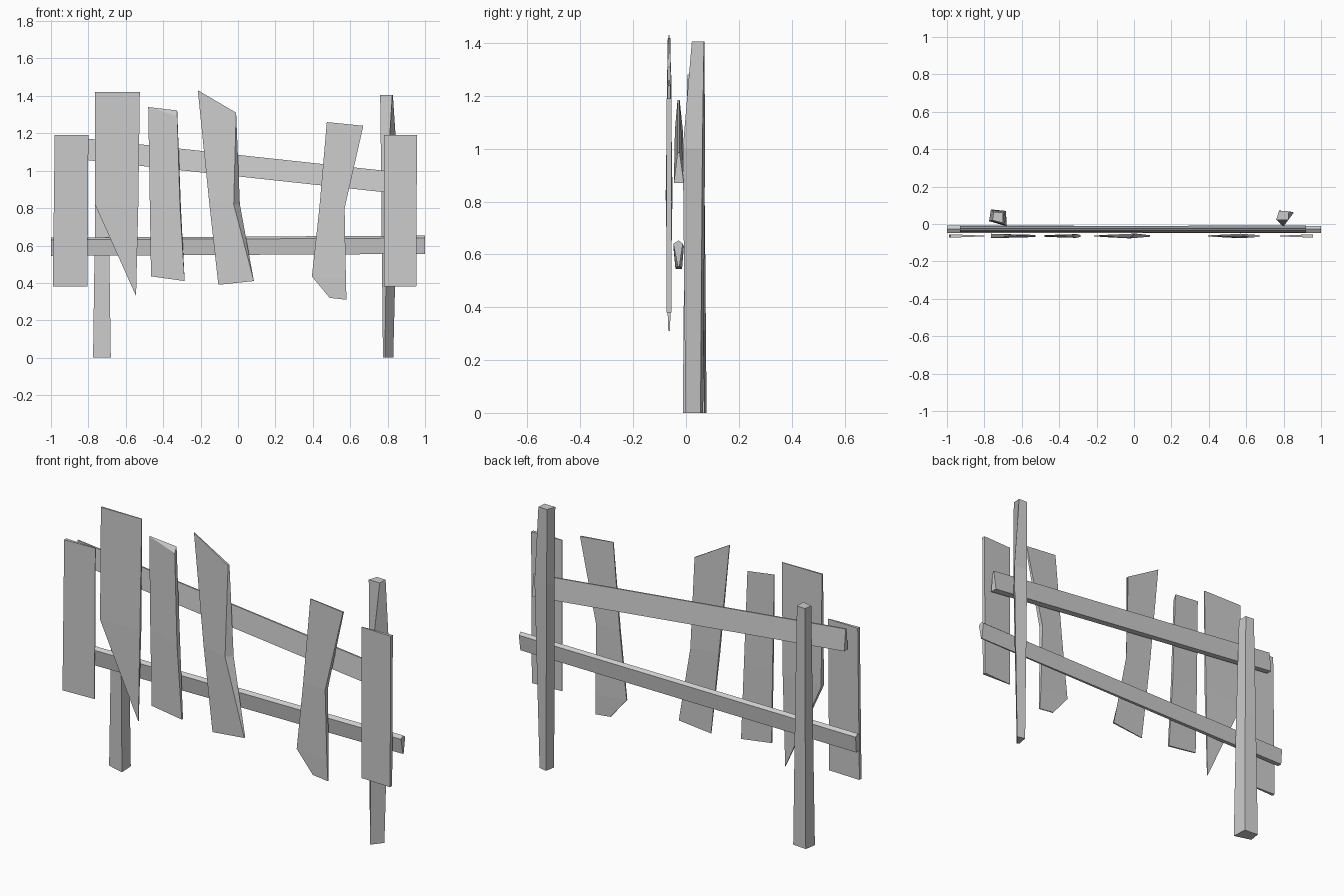
import bpy, bmesh

PLANK_Y = -0.064


def loft(name, rings):
    """Skin a list of equal-sided rings and cap both ends."""
    bm = bmesh.new()
    loops = [[bm.verts.new(p) for p in ring] for ring in rings]
    n = len(loops[0])
    for a, b in zip(loops, loops[1:]):
        for i in range(n):
            j = (i + 1) % n
            bm.faces.new((a[i], a[j], b[j], b[i]))
    bm.faces.new(loops[0])
    bm.faces.new(loops[-1])
    bmesh.ops.recalc_face_normals(bm, faces=bm.faces)
    mesh = bpy.data.meshes.new(name)
    bm.to_mesh(mesh)
    bm.free()
    ob = bpy.data.objects.new(name, mesh)
    bpy.context.collection.objects.link(ob)
    return ob


def edge_pair(x, z, t, dx=0, dz=0):
    """Front and back corner of a plank edge; dx, dz shift the front one."""
    return (x + dx, PLANK_Y - t / 2, z + dz), (x, PLANK_Y + t / 2, z)


def plank(name, rows):
    """Each row is a left and right edge point, listed top to bottom."""
    rings = []
    for left, right in rows:
        lf, lb = edge_pair(*left)
        rf, rb = edge_pair(*right)
        rings.append((lf, rf, rb, lb))
    return loft(name, rings)


def post(name, rings):
    return loft(name, [[(x, y, z) for x, y in pts] for z, pts in rings])


def rail(name, ends):
    """Each end is an x and a (y, z) profile."""
    return loft(name, [[(x, y, z) for y, z in prof] for x, prof in ends])


# Pickets, left to right
plank("picket_1", [((-0.98, 1.19, .018), (-0.80, 1.19, .004)),
                   ((-0.99, 0.38, .018), (-0.805, 0.38, .004))])
plank("picket_2", [((-0.765, 1.42, .010), (-0.525, 1.42, .004)),
                   ((-0.765, 0.82, .024), (-0.533, 0.82, .012)),
                   ((-0.555, 0.352, .006), (-0.545, 0.33, .004))])
plank("picket_3", [((-0.48, 1.34, .004), (-0.325, 1.322, .016, 0, -.03)),
                   ((-0.472, 0.85, .010), (-0.305, 0.80, .020, -.005)),
                   ((-0.465, 0.435, .006), (-0.285, 0.41, .010))])
plank("picket_4", [((-0.215, 1.43, .004), (-0.01, 1.31, .012)),
                   ((-0.155, 0.84, .012), (0.01, 0.82, .026, -.033)),
                   ((-0.105, 0.39, .004), (0.085, 0.41, .008))])
plank("picket_5", [((0.475, 1.26, .004), (0.67, 1.24, .010)),
                   ((0.435, 0.80, .010), (0.57, 0.80, .024)),
                   ((0.395, 0.435, .006), (0.577, 0.42, .014)),
                   ((0.49, 0.32, .005), (0.58, 0.31, .006))])
plank("picket_6", [((0.78, 1.19, .004), (0.957, 1.19, .018)),
                   ((0.78, 0.38, .004), (0.953, 0.38, .018))])

# Posts, roughly hewn
post("left_post", [
    (0, [(-.775, .015), (-.68, -.012), (-.685, .07), (-.765, .078)]),
    (0.7, [(-.765, .018), (-.69, -.006), (-.692, .065), (-.757, .072)]),
    (1.28, [(-.757, .02), (-.70, .005), (-.70, .06), (-.75, .065)])])
post("right_post", [
    (0, [(.775, .01), (.785, -.002), (.83, .055), (.785, .065)]),
    (1.0, [(.765, .02), (.80, -.012), (.855, .062), (.777, .072)]),
    (1.405, [(.76, .022), (.825, .022), (.828, .068), (.775, .07)])])

# Rails with wedge-shaped profiles
rail("lower_rail", [
    (-1.0, [(-.048, .63), (-.028, .642), (-.008, .63), (-.015, .545), (-.04, .545)]),
    (1.0, [(-.048, .64), (-.028, .653), (-.012, .64), (-.025, .555), (-.031, .555)])])
rail("upper_rail", [
    (-.93, [(-.042, 1.07), (-.032, 1.185), (-.024, 1.185), (-.012, 1.07)]),
    (.92, [(-.046, .87), (-.032, .985), (-.024, .985), (-.008, .87)])])
